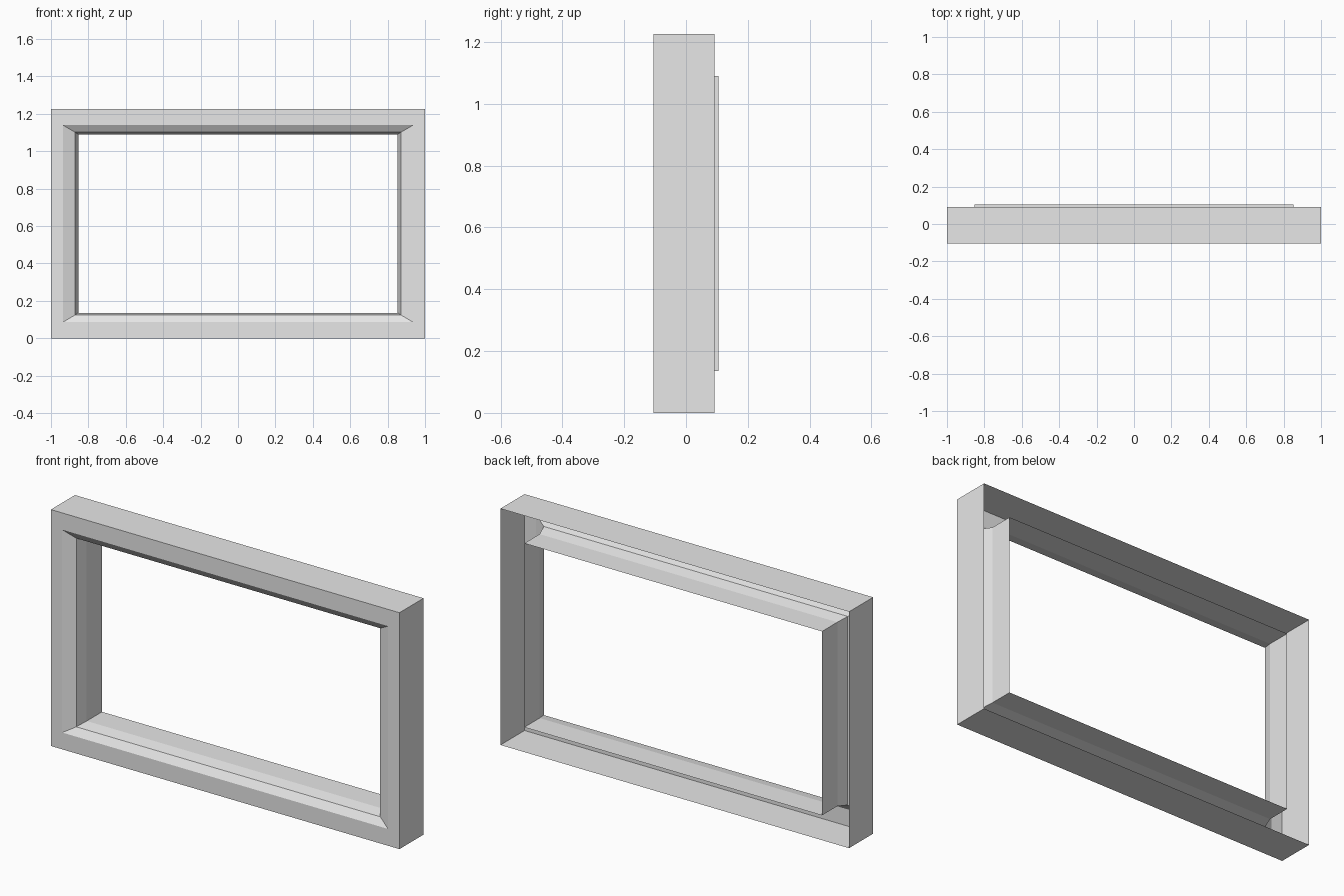
import bpy
import bmesh

cube = bpy.data.objects.get("Cube")
if cube:
    bpy.data.objects.remove(cube, do_unlink=True)

HEIGHT = 1.226

# One flat grey for the whole frame
grey = bpy.data.materials.new("light grey")
grey.use_nodes = True
colour = (0.8, 0.8, 0.8, 1)
grey.diffuse_color = colour
grey.node_tree.nodes["Principled BSDF"].inputs["Base Color"].default_value = colour


def add_ring(bm, half_width, inset, y):
    """Rectangle of four vertices, inset from the top and the bottom."""
    corners = [(-half_width, inset), (half_width, inset),
               (half_width, HEIGHT - inset), (-half_width, HEIGHT - inset)]
    return [bm.verts.new((x, y, z)) for x, z in corners]


# Profile of the open-backed shell: half width, height inset, depth
profile = [
    (1.0, 0.0, 0.092),       # rear edge of the outer wall
    (1.0, 0.0, -0.105),      # front outer edge
    (0.935, 0.087, -0.105),  # front inner edge
    (0.872, 0.124, -0.08),   # foot of the bevel
    (0.854, 0.136, -0.02),   # taper into the lip
    (0.854, 0.136, 0.105),   # rear edge of the lip
]

# Bridge each rectangle to the next one
bm = bmesh.new()
rings = [add_ring(bm, *p) for p in profile]
for a, b in zip(rings, rings[1:]):
    for i in range(4):
        j = (i + 1) % 4
        bm.faces.new((a[i], a[j], b[j], b[i]))
bm.normal_update()

# Make the front band face -y, and the rest follows it
front = next(f for f in bm.faces if abs(f.normal.y) > 0.99)
if front.normal.y > 0:
    bmesh.ops.reverse_faces(bm, faces=bm.faces[:])

mesh = bpy.data.meshes.new("window_frame")
bm.to_mesh(mesh)
bm.free()
mesh.materials.append(grey)
frame = bpy.data.objects.new("window_frame", mesh)
bpy.context.collection.objects.link(frame)
